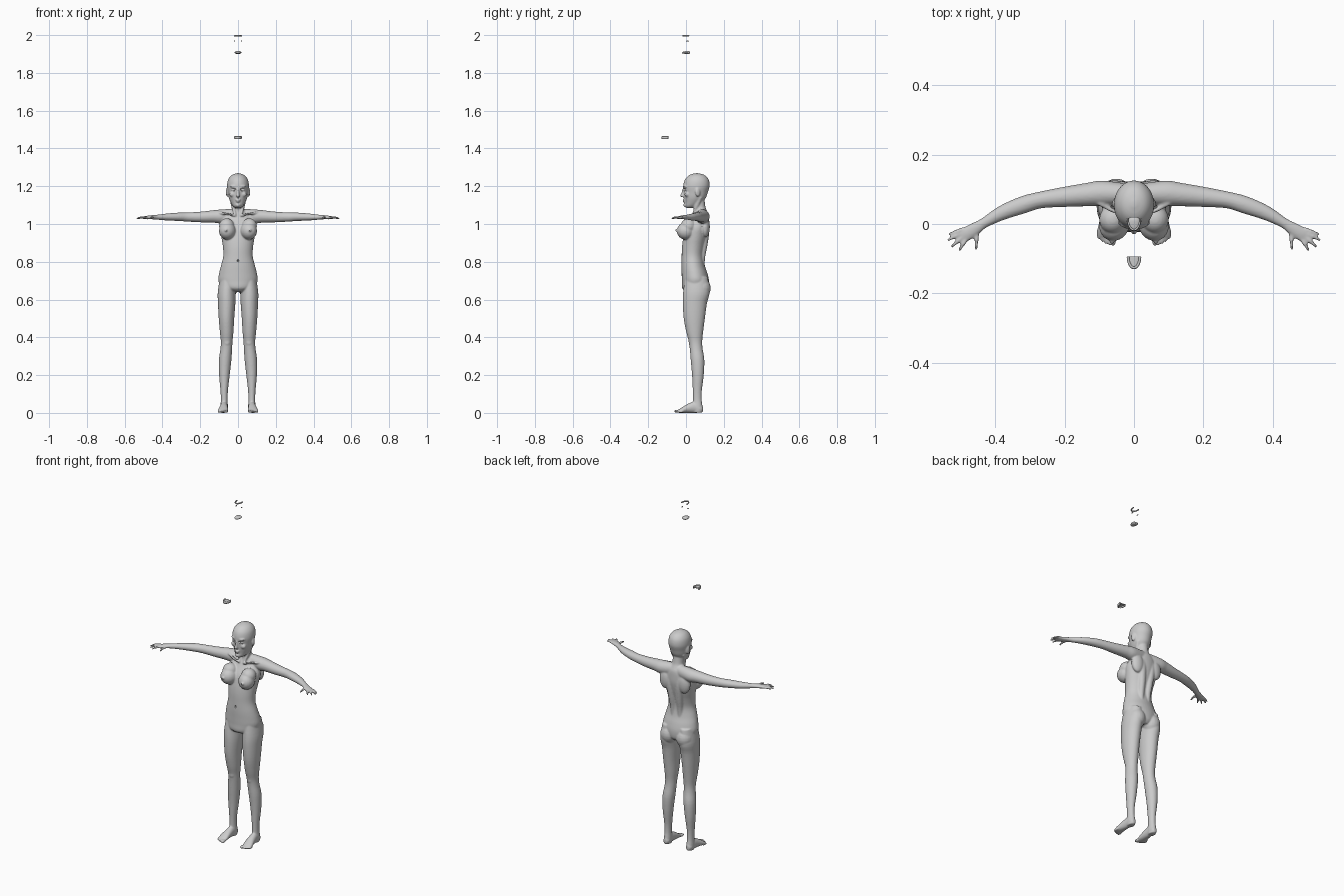
import bpy, bmesh, math
from mathutils import Vector, Matrix


def spline(rows, steps=4):
    """Catmull-Rom interpolation of section rows."""
    rows = [Vector(r) for r in rows]
    out = []
    for i in range(len(rows) - 1):
        p0, p1 = rows[max(i - 1, 0)], rows[i]
        p2, p3 = rows[i + 1], rows[min(i + 2, len(rows) - 1)]
        for k in range(steps):
            t = k / steps
            out.append(0.5 * (2 * p1 + (p2 - p0) * t + (2 * p0 - 5 * p1 + 4 * p2 - p3) * t * t
                              + (3 * p1 - p0 - 3 * p2 + p3) * t ** 3))
    return out + [rows[-1]]


def loft(bm, rows, side=1, level=False, n=24):
    """Elliptical tube through rows (x, y, z, radius u, radius v); level = path runs flat."""
    rows = spline(rows)
    rings = []
    for i, r in enumerate(rows):
        u, v = Vector((1, 0, 0)), Vector((0, 1, 0))
        if level:
            t = Vector(rows[min(i + 1, len(rows) - 1)][:3]) - Vector(rows[max(i - 1, 0)][:3])
            v = Vector((0, 0, 1))
            u = t.cross(v).normalized()
        ring = []
        for k in range(n):
            a = math.tau * k / n
            p = Vector(r[:3]) + u * r[3] * math.cos(a) + v * r[4] * math.sin(a)
            ring.append(bm.verts.new((p.x * side, p.y, p.z)))
        rings.append(ring)
    faces = [bm.faces.new((a[k], a[(k + 1) % n], b[(k + 1) % n], b[k]))
             for a, b in zip(rings, rings[1:]) for k in range(n)]
    faces += [bm.faces.new(rings[0]), bm.faces.new(rings[-1])]
    bmesh.ops.recalc_face_normals(bm, faces=faces)


def ball(bm, c, r, side=1, tilt=0):
    m = Matrix.Translation((c[0] * side, c[1], c[2])) @ Matrix.Rotation(tilt * side, 4, 'Z')
    bmesh.ops.create_uvsphere(bm, u_segments=20, v_segments=12, radius=1,
                              matrix=m @ Matrix.Diagonal((*r, 1)))


def finish(name, bm):
    me = bpy.data.meshes.new(name)
    bm.to_mesh(me)
    bm.free()
    for p in me.polygons:
        p.use_smooth = True
    ob = bpy.data.objects.new(name, me)
    bpy.context.collection.objects.link(ob)
    return ob


body = bmesh.new()
# Torso and neck
loft(body, [(0, .055, .64, .04, .05), (0, .05, .66, .085, .07), (0, .05, .70, .104, .072),
            (0, .045, .74, .10, .068), (0, .038, .78, .09, .062), (0, .035, .83, .078, .058),
            (0, .04, .88, .08, .061), (0, .05, .93, .088, .064), (0, .061, .98, .094, .062),
            (0, .073, 1.02, .085, .05), (0, .08, 1.05, .062, .04), (0, .078, 1.068, .04, .034),
            (0, .072, 1.09, .031, .031), (0, .065, 1.14, .031, .032)], n=40)
# Head
loft(body, [(0, .022, 1.085, .014, .022), (0, .028, 1.095, .027, .035), (0, .04, 1.115, .039, .047),
            (0, .048, 1.14, .049, .058), (0, .052, 1.17, .054, .064), (0, .055, 1.2, .058, .07),
            (0, .057, 1.23, .054, .065), (0, .058, 1.25, .043, .052), (0, .058, 1.262, .028, .034),
            (0, .058, 1.269, .006, .008)], n=40)
# Nose, lips and chin
loft(body, [(0, -.016, 1.142, .009, .008), (0, -.02, 1.15, .009, .011),
            (0, -.016, 1.165, .006, .009), (0, -.01, 1.19, .006, .007)])
ball(body, (0, -.012, 1.128), (.014, .007, .004))
ball(body, (0, -.01, 1.119), (.012, .007, .004))
ball(body, (0, -.002, 1.1), (.014, .012, .011))

for s in (1, -1):
    # Brow, cheek and ear
    ball(body, (.024, -.003, 1.199), (.02, .01, .006), s, .3)
    ball(body, (.03, .006, 1.157), (.016, .014, .014), s)
    ball(body, (.057, .062, 1.168), (.006, .014, .024), s, .35)
    # Collar bone and neck muscle
    loft(body, [(.012, .03, 1.045, .006, .006), (.05, .034, 1.052, .006, .006),
                (.1, .06, 1.06, .007, .007)], s, True, 10)
    loft(body, [(.012, .036, 1.04, .006, .006), (.026, .055, 1.09, .009, .012),
                (.036, .075, 1.14, .01, .012)], s)
    # Chest, back muscle, shoulder blade and seat
    ball(body, (.056, .0, .963), (.044, .05, .046), s, .35)
    ball(body, (.06, .014, .99), (.04, .042, .04), s, .35)
    ball(body, (.063, -.049, .966), (.007, .010, .007), s)
    loft(body, [(.022, .08, .74, .014, .018), (.022, .083, .82, .017, .018), (.025, .094, .89, .02, .02),
                (.03, .104, .97, .022, .02), (.03, .1, 1.04, .02, .016)], s)
    ball(body, (.062, .104, .985), (.035, .022, .055), s, -.15)
    ball(body, (.051, .081, .66), (.048, .05, .056), s)
    # Arm and palm
    loft(body, [(.02, .086, 1.045, .03, .036), (.09, .088, 1.04, .037, .037), (.13, .085, 1.04, .034, .033),
                (.2, .078, 1.037, .029, .028), (.27, .069, 1.037, .024, .024), (.32, .055, 1.038, .025, .022),
                (.38, .032, 1.037, .021, .018), (.43, .004, 1.036, .015, .013), (.455, -.012, 1.036, .018, .011),
                (.485, -.03, 1.034, .021, .009), (.5, -.038, 1.033, .017, .006)], s, True)
    # Fingers and thumb
    for bx, by, tx, ty in ((.488, -.014, .533, -.03), (.492, -.024, .537, -.047),
                           (.49, -.034, .526, -.066), (.482, -.042, .504, -.076), (.452, -.02, .455, -.075)):
        loft(body, [(bx, by, 1.034, .007, .006), ((bx + tx) / 2, (by + ty) / 2, 1.035, .0062, .006),
                    (tx, ty, 1.029, .004, .004)], s, True, 12)
    # Leg
    loft(body, [(.055, .055, .72, .04, .06), (.06, .055, .64, .047, .07), (.06, .047, .58, .046, .064),
                (.061, .044, .5, .041, .056), (.06, .046, .43, .036, .045), (.06, .05, .38, .031, .036),
                (.062, .054, .34, .031, .034), (.068, .061, .28, .033, .036), (.072, .063, .2, .028, .031),
                (.073, .06, .12, .02, .024), (.073, .06, .07, .018, .023), (.073, .062, .03, .02, .026),
                (.073, .062, .002, .018, .024)], s, n=32)
    ball(body, (.059, .026, .375), (.018, .012, .024), s)
    # Foot and toes
    loft(body, [(.073, .09, .02, .01, .014), (.073, .075, .022, .019, .021), (.074, .045, .03, .02, .03),
                (.076, .01, .024, .023, .024), (.079, -.02, .015, .027, .015),
                (.08, -.038, .009, .025, .009)], s, True)
    for i in range(5):
        ball(body, (.06 + .0105 * i, -.047 + .0012 * i * i, .009 - .0005 * i),
             (.0085 if i == 0 else .006, .017, .0085 - .0005 * i), s)

figure = finish("body", body)
rm = figure.modifiers.new("Merge", 'REMESH')
rm.mode, rm.voxel_size, rm.use_smooth_shade = 'VOXEL', .004, True

# Hollows for the eye sockets and navel
cut = bmesh.new()
ball(cut, (0, -.026, .805), (.005, .01, .008))
for s in (1, -1):
    ball(cut, (.025, -.012, 1.182), (.014, .014, .008), s, .35)
hollows = finish("hollow_cutter", cut)
hollows.hide_render = True
hollows.hide_set(True)
bo = figure.modifiers.new("Hollows", 'BOOLEAN')
bo.operation, bo.object, bo.solver = 'DIFFERENCE', hollows, 'EXACT'
sm = figure.modifiers.new("Soften", 'SMOOTH')
sm.factor, sm.iterations = .5, 4

# Eyes
eyes = bmesh.new()
for s in (1, -1):
    ball(eyes, (.025, .006, 1.182), (.0125, .0125, .0125), s)
finish("eyes", eyes)


def arch(bm, cy, z, w, d, r, h):
    """U-shaped row open to the back."""
    loft(bm, [(-w * math.cos(math.pi * k / 8), cy - d * math.sin(math.pi * k / 8), z, r, h)
              for k in range(9)], 1, True, 10)


# Loose mouth parts floating above the figure
upper = bmesh.new()
arch(upper, .017, 1.996, .018, .034, .003, .004)
finish("upper_arch", upper)
studs = bmesh.new()
for s in (1, -1):
    ball(studs, (.018, .008, 1.968), (.003, .007, .003), s)
finish("small_studs", studs)
tongue = bmesh.new()
loft(tongue, [(0, .02, 1.907, .01, .005), (0, .012, 1.908, .017, .008), (0, -.004, 1.908, .017, .007),
              (0, -.016, 1.907, .011, .005), (0, -.02, 1.906, .004, .002)], 1, True)
finish("tongue", tongue)
lower = bmesh.new()
arch(lower, -.094, 1.457, .017, .032, .004, .008)
loft(lower, [(0, -.093, 1.459, .016, .003), (0, -.11, 1.459, .014, .003),
             (0, -.122, 1.459, .007, .003)], 1, True)
finish("lower_arch", lower)
